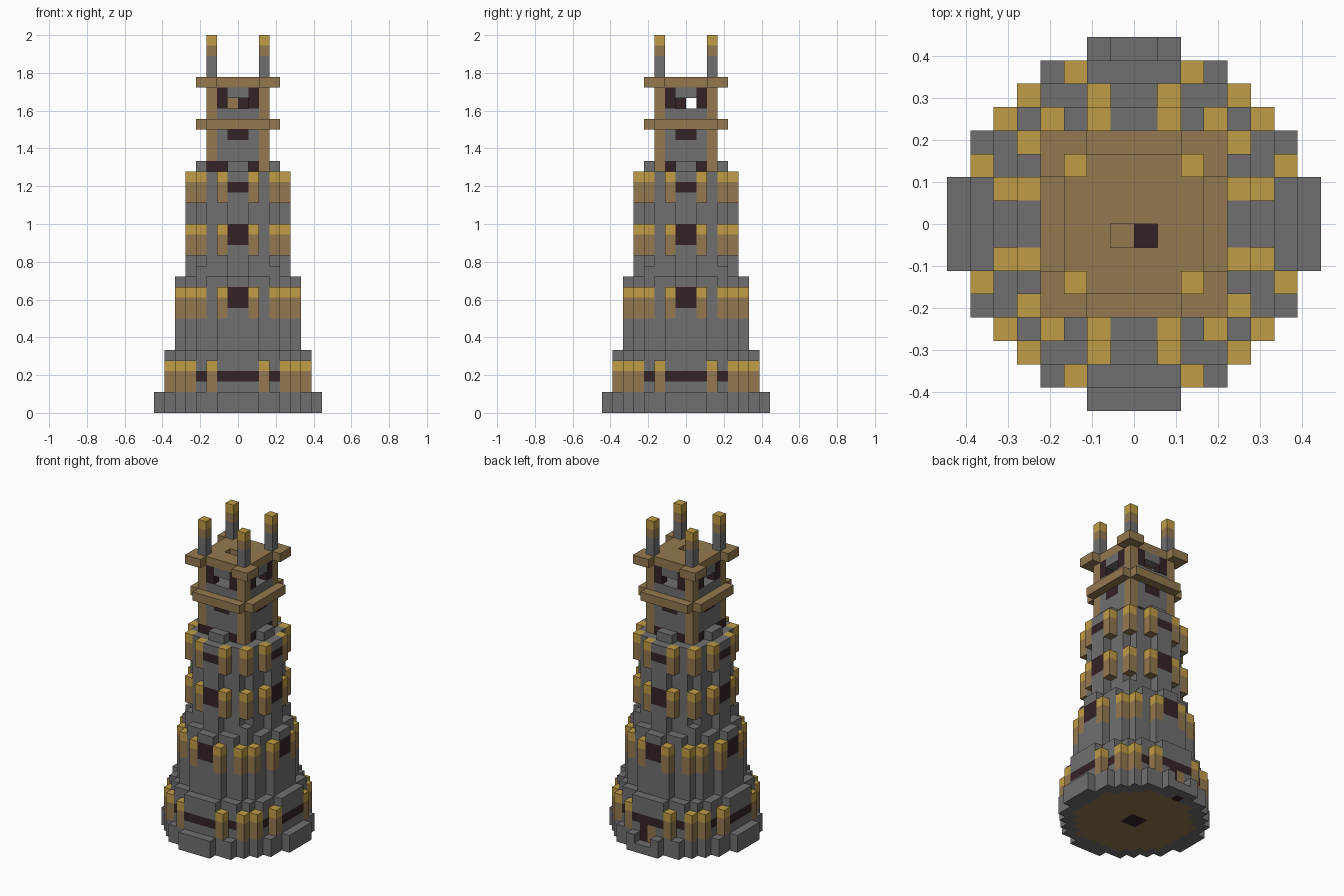
import bpy, bmesh
from mathutils import Vector

cube = bpy.data.objects.get("Cube")
if cube:
    bpy.data.objects.remove(cube, do_unlink=True)

U = 1 / 18  # block size
COLORS = {
    "stone grey": (0.165, 0.162, 0.165),
    "timber brown": (0.295, 0.19, 0.08),
    "gold": (0.53, 0.335, 0.06),
    "dark glass": (0.035, 0.017, 0.019),
}
GREY, BROWN, GOLD, DARK = range(4)
materials = []
for name, rgb in COLORS.items():
    m = bpy.data.materials.new(name)
    m.use_nodes = True
    m.diffuse_color = (*rgb, 1)
    m.node_tree.nodes["Principled BSDF"].inputs["Base Color"].default_value = (*rgb, 1)
    materials.append(m)

blocks = {}  # (x, y, z) -> (part name, colour)


def mirrored(k):
    return (k, -1 - k)


def disc(widths):
    """Round plan, given its half width for each row out from the centre."""
    return {(x, y) for r, w in enumerate(widths) for y in mirrored(r) for x in range(-w, w)}


def eightfold(*spots):
    """Repeat plan spots in all quadrants and across the diagonal."""
    return {(x, y) for s in spots for a, b in (s, s[::-1])
            for x in mirrored(a) for y in mirrored(b)}


def put(part, colour, plan, z0, z1):
    for x, y in plan:
        for z in range(z0, z1):
            blocks[x, y, z] = (part, colour)


def carve(plan, z0, z1):
    for x, y in plan:
        for z in range(z0, z1):
            blocks.pop((x, y, z), None)


def buttresses(part, plan, z):
    put(part, BROWN, plan, z, z + 2)
    put(part, GOLD, plan, z + 2, z + 3)


R8 = disc([8, 8, 7, 7, 6, 5, 4, 2])
R7 = disc([7, 7, 6, 6, 5, 4, 2])
R6 = disc([6, 5, 5, 4, 3, 1])
R5 = disc([5, 4, 4, 3, 1])
R3 = disc([3, 3, 2])
CORNERS = eightfold((2, 2))

# Base and floor
put("base", GREY, R8, 0, 2)
put("base_floor", BROWN, disc([6, 6, 6, 5, 4, 3]), 0, 1)
put("base_floor", DARK, disc([1]), 0, 1)

# Bottom tier with a window band
put("bottom_wall", GREY, R7, 2, 6)
put("bottom_windows", DARK, eightfold((0, 6), (1, 6), (2, 5), (3, 5)), 3, 4)
buttresses("bottom_buttresses", eightfold((2, 6), (4, 5)), 2)

# Back door
carve({(-1, 7), (0, 7)}, 1, 2)
put("door", BROWN, {(-1, 6)}, 1, 3)
put("door", DARK, {(0, 6)}, 1, 3)
put("door", DARK, {(-1, 6)}, 0, 1)

# Second tier
second = eightfold((1, 5), (3, 4))
put("second_wall", GREY, R6, 6, 13)
put("second_footings", GREY, second, 6, 9)
buttresses("second_buttresses", second, 9)
put("second_windows", DARK, eightfold((0, 5)), 10, 12)

# Third and fourth tiers
upper = eightfold((1, 4), (3, 3))
put("upper_wall", GREY, R5, 13, 23)
put("upper_footings", GREY, eightfold((3, 3)), 13, 14)
buttresses("third_buttresses", upper, 15)
buttresses("fourth_buttresses", upper, 20)
put("third_windows", DARK, eightfold((0, 4)), 16, 18)
put("fourth_windows", DARK, eightfold((0, 4)), 21, 22)

# Turret with corner posts
put("turret_wall", GREY, R3, 23, 29)
put("turret_vents", DARK, eightfold((1, 2)), 23, 24)
put("turret_windows", DARK, eightfold((0, 2)), 26, 27)
put("turret_posts", BROWN, CORNERS, 23, 31)
put("turret_vents", DARK, {(-3, -3)}, 23, 24)
put("crenels", GREY, eightfold((0, 3)), 23, 24)
put("ledge", BROWN, eightfold((0, 3), (1, 3), (2, 3)), 27, 28)

# Open lantern room with a centre column and step
put("lantern_shutters", DARK, eightfold((1, 2)), 29, 31)
put("lantern_lintels", GREY, eightfold((0, 2)), 30, 31)
put("lantern_column", DARK, {(0, -1)}, 29, 31)
put("lantern_step", BROWN, {(-1, -1)}, 29, 30)

# Roof with overhanging corners, a hatch and pinnacles
put("roof", BROWN, disc([3, 3, 3]) | eightfold((2, 3), (3, 3)), 31, 32)
carve({(0, -1), (-1, -1)}, 31, 32)
put("pinnacles", GREY, CORNERS, 32, 34)
buttress_top = 36
put("pinnacles", BROWN, CORNERS, 34, buttress_top - 1)
put("pinnacles", GOLD, CORNERS, buttress_top - 1, buttress_top)


def build(part):
    """Make one mesh from the open sides of a part's blocks."""
    bm = bmesh.new()
    for pos, (name, colour) in blocks.items():
        if name != part:
            continue
        centre = Vector(pos) + Vector((0.5, 0.5, 0.5))
        for axis in range(3):
            for sign in (-1, 1):
                n = Vector((0, 0, 0))
                n[axis] = sign
                if tuple(int(a + b) for a, b in zip(pos, n)) in blocks:
                    continue
                s = Vector((0, 0, 0))
                s[(axis + 1) % 3] = 0.5
                t = n.cross(s)
                mid = centre + n * 0.5
                corners = (mid - s - t, mid + s - t, mid + s + t, mid - s + t)
                face = bm.faces.new([bm.verts.new(c * U) for c in corners])
                face.material_index = colour
    bmesh.ops.remove_doubles(bm, verts=bm.verts, dist=U / 50)
    bmesh.ops.dissolve_limit(bm, angle_limit=0.01, verts=bm.verts,
                             edges=bm.edges, delimit={"MATERIAL"})
    mesh = bpy.data.meshes.new(part)
    bm.to_mesh(mesh)
    bm.free()
    for m in materials:
        mesh.materials.append(m)
    bpy.context.collection.objects.link(bpy.data.objects.new(part, mesh))


for part in dict.fromkeys(name for name, _ in blocks.values()):
    build(part)
